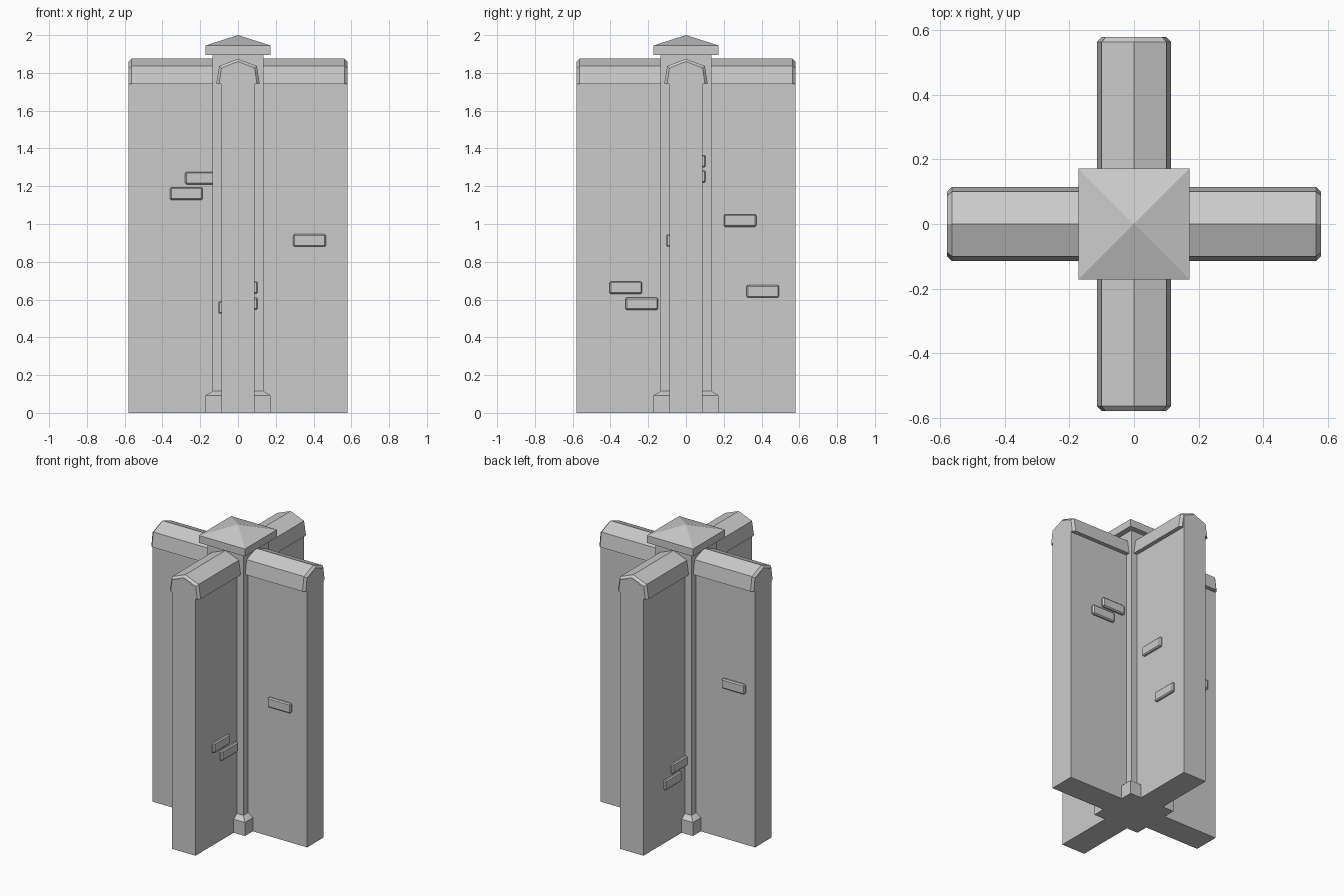
import bpy, bmesh, math
from mathutils import Matrix

if "Cube" in bpy.data.objects:
    bpy.data.objects.remove(bpy.data.objects["Cube"])


def finish(bm, name, turn=0.0):
    """Turn bmesh around z and store it as a flat-shaded object."""
    bmesh.ops.rotate(bm, verts=bm.verts, cent=(0, 0, 0), matrix=Matrix.Rotation(turn, 3, 'Z'))
    bmesh.ops.recalc_face_normals(bm, faces=bm.faces)
    mesh = bpy.data.meshes.new(name)
    bm.to_mesh(mesh)
    bm.free()
    obj = bpy.data.objects.new(name, mesh)
    bpy.context.collection.objects.link(obj)
    return obj


def loft(name, rings, turn=0.0):
    """Join equal-sized rings of points into a closed solid."""
    bm = bmesh.new()
    loops = [[bm.verts.new(p) for p in ring] for ring in rings]
    for a, b in zip(loops, loops[1:]):
        for i in range(len(a)):
            j = (i + 1) % len(a)
            bm.faces.new((a[i], a[j], b[j], b[i]))
    bm.faces.new(loops[0])
    bm.faces.new(loops[-1])
    bmesh.ops.remove_doubles(bm, verts=bm.verts, dist=1e-5)
    return finish(bm, name, turn)


def section(x, half):
    """Mirror a half profile (y, z) into a closed outline at position x."""
    left = [(-y, z) for y, z in reversed(half) if y > 0]
    return [(x, y, z) for y, z in half + left]


def square(h, z):
    return [(-h, -h, z), (h, -h, z), (h, h, z), (-h, h, z)]


def brick(axis, side, start, z):
    """Raised brick on a wall face: wall runs along axis, face on +/- side."""
    bm = bmesh.new()
    bmesh.ops.create_cube(bm, size=1.0)
    size, loc = (0.173, 0.05, 0.066), (start + 0.0865, side * 0.08, z + 0.033)
    if axis == 'y':
        size, loc = (size[1], size[0], size[2]), (loc[1], loc[0], loc[2])
    bmesh.ops.scale(bm, verts=bm.verts, vec=size)
    bmesh.ops.bevel(bm, geom=bm.edges[:], offset=0.007, segments=1, affect='EDGES')
    bmesh.ops.translate(bm, verts=bm.verts, vec=loc)
    finish(bm, "brick")


# Crossing walls with gabled tops, and their bevelled coping
wall = [(0.0, 1.857), (0.0875, 1.82), (0.0875, 0.0)]
outer = [(0.0, 1.875), (0.1, 1.836), (0.115, 1.74)]
inner = [(0.0, 1.86), (0.088, 1.825), (0.1, 1.74)]
for axis, turn in (("x", 0.0), ("y", math.pi / 2)):
    loft("wall_" + axis, [section(x, wall) for x in (-0.58, 0.58)], turn)
    loft("coping_" + axis, [section(-0.579, inner), section(-0.564, outer),
                            section(0.564, outer), section(0.579, inner)], turn)

# Central post with a stepped foot
loft("post", [square(0.172, 0), square(0.172, 0.092), square(0.135, 0.116), square(0.135, 1.896)])

# Pyramid cap on the post
bm = bmesh.new()
low = [bm.verts.new(p) for p in square(0.172, 1.895)]
mid = [bm.verts.new(p) for p in square(0.172, 1.945)]
tip = bm.verts.new((0, 0, 2.0))
bm.faces.new(low)
for i in range(4):
    j = (i + 1) % 4
    bm.faces.new((low[i], low[j], mid[j], mid[i]))
    bm.faces.new((mid[i], mid[j], tip))
finish(bm, "post_cap")

# Raised bricks: wall axis, face side, start along the wall, bottom height
for spec in (
    ('x', -1, -0.28, 1.21), ('x', -1, -0.36, 1.128), ('x', -1, 0.292, 0.88),
    ('x', 1, 0.16, 1.3), ('x', 1, 0.24, 1.218), ('x', 1, -0.51, 1.02),
    ('y', 1, -0.405, 0.63), ('y', 1, -0.32, 0.545), ('y', 1, 0.2, 0.985), ('y', 1, 0.32, 0.61),
    ('y', -1, 0.115, 0.445), ('y', -1, 0.192, 0.363), ('y', -1, -0.43, 0.525),
):
    brick(*spec)
